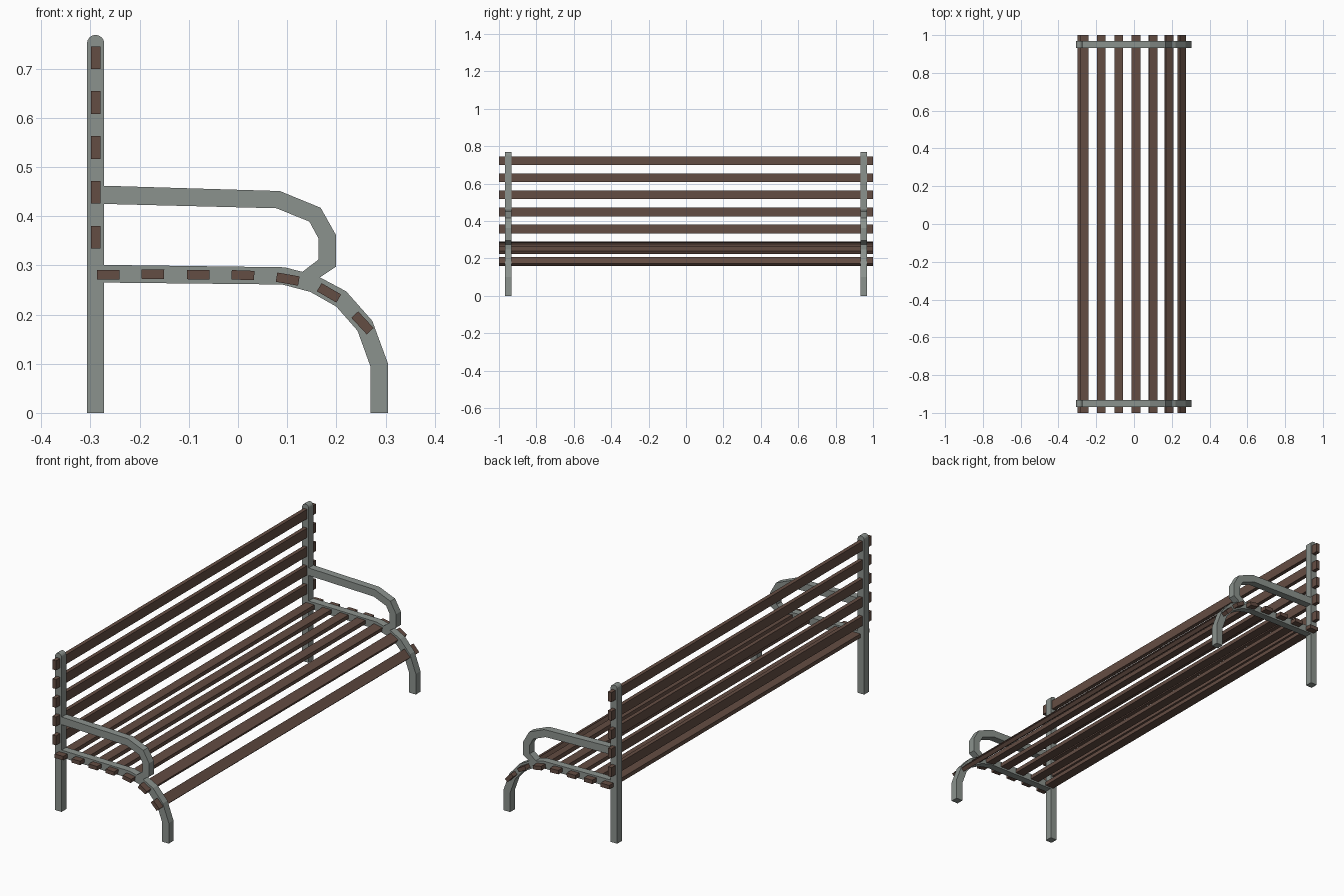
import bpy, bmesh, math
from mathutils import Matrix

if "Cube" in bpy.data.objects:
    bpy.data.objects.remove(bpy.data.objects["Cube"])


def material(name, rgb):
    m = bpy.data.materials.new(name)
    m.diffuse_color = (*rgb, 1)
    m.use_nodes = True
    m.node_tree.nodes["Principled BSDF"].inputs["Base Color"].default_value = m.diffuse_color
    return m


METAL = material("painted_metal", (0.26, 0.29, 0.27))
WOOD = material("brown_wood", (0.127, 0.074, 0.056))
FRAME_Y, FRAME_W = 0.95, 0.036


def finish(name, bm, mat):
    bmesh.ops.recalc_face_normals(bm, faces=bm.faces)
    me = bpy.data.meshes.new(name)
    bm.to_mesh(me)
    bm.free()
    me.materials.append(mat)
    ob = bpy.data.objects.new(name, me)
    bpy.context.collection.objects.link(ob)
    return ob


def strip(name, outer, inner, y):
    """Square bar lofted between an outer and an inner outline in x-z."""
    bm = bmesh.new()
    rings = []
    for o, i in zip(outer, inner):
        pts = [(o, -1), (o, 1), (i, 1), (i, -1)]
        rings.append([bm.verts.new((p[0], y + s * FRAME_W / 2, p[1])) for p, s in pts])
    for a, b in zip(rings, rings[1:]):
        for k in range(4):
            n = (k + 1) % 4
            bm.faces.new((a[k], a[n], b[n], b[k]))
    bm.faces.new(rings[0])
    bm.faces.new(rings[-1])
    return finish(name, bm, METAL)


def slat(name, x, z, angle):
    bm = bmesh.new()
    mat = (Matrix.Translation((x, 0, z)) @ Matrix.Rotation(math.radians(angle), 4, 'Y')
           @ Matrix.Diagonal((0.046, 2, 0.019, 1)))
    bmesh.ops.create_cube(bm, size=1, matrix=mat)
    return finish(name, bm, WOOD)


def post(name, y, x=-0.2895, r=0.0175, z=0.751):
    """Back post with a rounded top."""
    bm = bmesh.new()
    outline = [(x - r, 0), (x + r, 0)]
    outline += [(x + r * math.cos(math.pi * k / 8), z + r * math.sin(math.pi * k / 8))
                for k in range(9)]
    face = bm.faces.new([bm.verts.new((px, y - FRAME_W / 2, pz)) for px, pz in outline])
    ext = bmesh.ops.extrude_face_region(bm, geom=[face], use_keep_orig=True)
    moved = [v for v in ext["geom"] if isinstance(v, bmesh.types.BMVert)]
    bmesh.ops.translate(bm, verts=moved, vec=(0, FRAME_W, 0))
    return finish(name, bm, METAL)


# Bar outlines: seat rail curving into the front leg, and the armrest
rail_out = [(-0.28, 0.301), (0.095, 0.296), (0.16, 0.279), (0.22, 0.247),
            (0.273, 0.187), (0.305, 0.1), (0.305, 0)]
rail_in = [(-0.28, 0.265), (0.09, 0.261), (0.147, 0.246), (0.2, 0.216),
           (0.243, 0.167), (0.269, 0.095), (0.269, 0)]
arm_out = [(-0.28, 0.462), (0.085, 0.451), (0.168, 0.417), (0.199, 0.362),
           (0.199, 0.297), (0.155, 0.268)]
arm_in = [(-0.28, 0.425), (0.078, 0.416), (0.145, 0.389), (0.164, 0.354),
          (0.164, 0.312), (0.122, 0.280)]

# End frames
for side, y in (("left", -FRAME_Y), ("right", FRAME_Y)):
    post(f"back_post_{side}", y)
    strip(f"seat_rail_and_front_leg_{side}", rail_out, rail_in, y)
    strip(f"armrest_{side}", arm_out, arm_in, y)

# Backrest slats
for k in range(5):
    slat(f"back_slat_{k + 1}", -0.2895, 0.357 + k * 0.0913, 90)

# Seat slats following the rail
seat = [(-0.264, 0.281, 0), (-0.173, 0.282, 0.5), (-0.081, 0.281, 0.5), (0.01, 0.280, 2),
        (0.101, 0.272, 10), (0.185, 0.244, 30), (0.253, 0.183, 47)]
for k, (x, z, a) in enumerate(seat):
    slat(f"seat_slat_{k + 1}", x, z, a)
